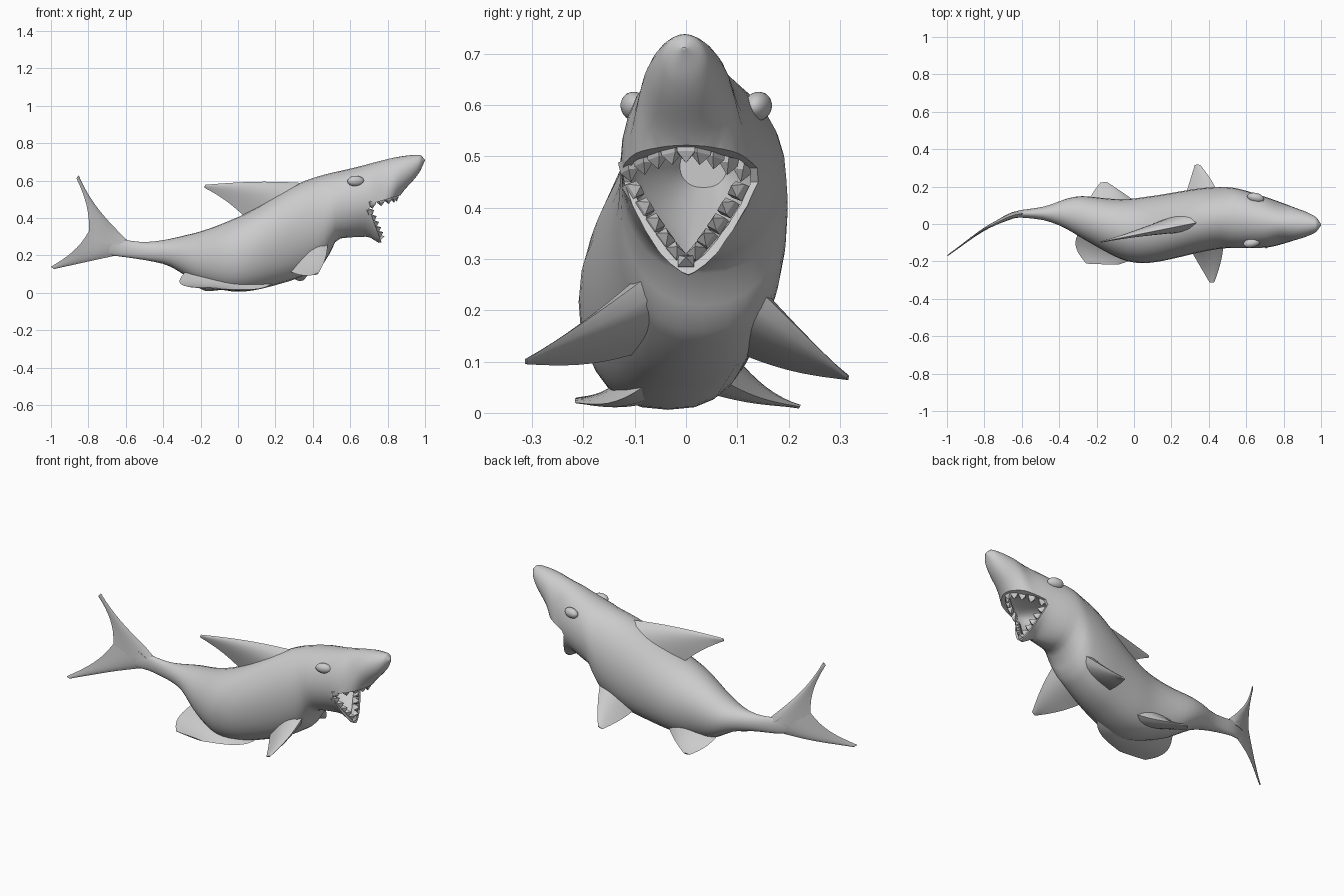
import bpy, bmesh, math
from mathutils import Vector

if "Cube" in bpy.data.objects:
    bpy.data.objects.remove(bpy.data.objects["Cube"])


def curve(*pts):
    """Smooth curve through (x, value) points without overshoot."""
    sl = [(b[1] - a[1]) / (b[0] - a[0]) for a, b in zip(pts, pts[1:])]
    tan = [sl[0]] + [2 * p * q / (p + q) if p * q > 0 else 0 for p, q in zip(sl, sl[1:])] + [sl[-1]]

    def value(x):
        i = max([0] + [k for k in range(len(sl)) if pts[k][0] <= x])
        h = pts[i + 1][0] - pts[i][0]
        t = (x - pts[i][0]) / h
        return (pts[i][1] + t * h * tan[i] + t * t * h * (3 * sl[i] - 2 * tan[i] - tan[i + 1])
                + t ** 3 * h * (tan[i] + tan[i + 1] - 2 * sl[i]))
    return value


# Silhouette curves along the length
spine = curve((-1, -.17), (-.75, 0), (-.6, .055), (-.4, .057), (0, -.035), (.5, .034), (.75, .005), (1, -.004))
top = curve((-.74, .31), (-.5, .272), (-.25, .315), (0, .405), (.38, .607), (.6, .664), (.97, .738), (1, .712))
bottom = curve((-.74, .21), (-.4, .155), (-.2, .05), (0, .006), (.25, .055), (.46, .16),
               (.54, .29), (.69, .3), (.765, .265), (.86, .508), (.97, .645), (1, .708))
width = curve((-.74, .008), (-.5, .033), (-.25, .12), (.1, .178), (.5, .163), (.69, .138), (.86, .087), (.97, .042), (1, .004))


def shade(ob, angle=40):
    bpy.ops.object.select_all(action='DESELECT')
    ob.select_set(True)
    bpy.context.view_layer.objects.active = ob
    bpy.ops.object.shade_smooth_by_angle(angle=math.radians(angle))


def finish(name, bm, angle=40):
    bmesh.ops.recalc_face_normals(bm, faces=bm.faces)
    me = bpy.data.meshes.new(name)
    bm.to_mesh(me)
    bm.free()
    ob = bpy.data.objects.new(name, me)
    bpy.context.collection.objects.link(ob)
    shade(ob, angle)
    return ob


def loft(name, rings, angle=40):
    bm = bmesh.new()
    vs = [[bm.verts.new((x, y, max(z, 0))) for x, y, z in r] for r in rings]
    n = len(vs[0])
    for a, b in zip(vs, vs[1:]):
        for i in range(n):
            j = (i + 1) % n
            bm.faces.new((a[i], a[j], b[j], b[i]))
    bm.faces.new(vs[0])
    bm.faces.new(vs[-1])
    return finish(name, bm, angle)


def section(x, w, t, m, b, n=28):
    """Cross-section: round above height m; flat belly, V-shaped at the jaw."""
    p = 0.8 + 0.8 * math.exp(-((x - 0.72) / 0.12) ** 2)
    ring = []
    for i in range(n):
        a = 2 * math.pi * i / n
        c, s = math.cos(a), math.sin(a)
        y = w * (c if s > -1e-6 else math.copysign(abs(c) ** p, c))
        ring.append((x, spine(x) + y, m + s * (t - m if s > 0 else m - b)))
    return ring


# Body
stations = [-0.74 + 1.74 * math.sin(math.pi / 2 * i / 64) for i in range(65)]
body = loft("body", [section(x, width(x), top(x), (top(x) + bottom(x)) / 2, bottom(x)) for x in stations], 60)

# Cutters: gape between the jaws, then the throat
bm = bmesh.new()
outline = [(.70, .45), (.715, .477), (.87, .522), (1.05, .53), (1.05, .2), (.775, .25)]
face = bm.faces.new([bm.verts.new((x, -0.4, z)) for x, z in outline])
ext = bmesh.ops.extrude_face_region(bm, geom=[face])
bmesh.ops.translate(bm, vec=(0, 0.8, 0), verts=[v for v in ext["geom"] if isinstance(v, bmesh.types.BMVert)])
gape = finish("gape_cutter", bm)
rings = []
for i in range(15):
    x = 0.5 + 0.025 * i
    w = 0.88 * width(x) * min(1, (x - 0.42) / 0.25, (0.88 - x) / 0.1)
    rings.append(section(x, w, 0.53, 0.48, 0.28 + 0.6 * abs(x - 0.765)))
throat = loft("throat_cutter", rings)
for cutter in (gape, throat):
    cutter.hide_render = True
    mod = body.modifiers.new("cut", 'BOOLEAN')
    mod.operation, mod.solver, mod.object = 'DIFFERENCE', 'EXACT', cutter
    bpy.context.view_layer.objects.active = body
    bpy.ops.object.modifier_apply(modifier=mod.name)
for cutter in (gape, throat):
    bpy.data.objects.remove(cutter)
shade(body)


def fin(name, root, tip, h, lead=0, trail=0, sag=0, bend=False, n=8, steps=10):
    """Lens-section fin between a root and a tip chord (leading, trailing point)."""
    (rl, rt), (tl, tt) = [[Vector(p) for p in chord] for chord in (root, tip)]
    span = tl + tt - rl - rt
    sides = [(i / n, 1) for i in range(n + 1)] + [(i / n, -1) for i in range(n - 1, 0, -1)]
    rings = []
    for k in range(steps + 1):
        s = k / steps
        bow = math.sin(math.pi * s)
        L, T = rl.lerp(tl, s), rt.lerp(tt, s)
        d = (L - T).normalized()
        L, T = L + d * lead * bow, T - d * trail * bow
        nrm = d.cross(span).normalized()
        ring = []
        for u, side in sides:
            q = L.lerp(T, u) + nrm * side * (h * (1 - s) ** 1.5 + 0.004) * math.sin(math.pi * u ** 0.7)
            q.z -= sag * bow
            q.y += spine(q.x) if bend else 0
            ring.append(q)
        rings.append(ring)
    return loft(name, rings, 60)


# Tail lobes, bent sideways with the spine
fin("tail_upper", [(-.56, 0, .25), (-.80, 0, .27)], [(-.852, 0, .628), (-.864, 0, .612)], .014, -.034, -.028, bend=True)
fin("tail_lower", [(-.56, 0, .22), (-.77, 0, .38)], [(-.985, 0, .127), (-1, 0, .14)], .013, 0, -.03, bend=True)
# Swept dorsal fin
fin("dorsal_fin", [(.45, .03, .58), (.06, -.02, .385)], [(-.175, -.095, .578), (-.18, -.097, .562)], .05, sag=-.015)
# Pectoral fins, each in its own pose
fin("pectoral_fin_right", [(.48, -.03, .3), (.25, -.05, .13)], [(.43, -.31, .105), (.405, -.314, .095)], .05, .02, sag=.016)
fin("pectoral_fin_left", [(.48, .08, .3), (.25, .07, .13)], [(.355, .315, .072), (.325, .316, .064)], .05, .02, sag=.012)
# Pelvic fins resting on the ground
fin("pelvic_fin_right", [(.2, -.05, .075), (-.28, -.02, .115)], [(-.08, -.216, .02), (-.255, -.212, .03)], .055, .06, .045, .02)
fin("pelvic_fin_left", [(.12, .03, .09), (-.27, .05, .115)], [(-.14, .222, .012), (-.18, .222, .012)], .055, .01, .012, .014)

# Eyes set into the head
for name, x, y, side in (("eye_right", .63, -.1, -1), ("eye_left", .65, .14, 1)):
    bpy.ops.mesh.primitive_uv_sphere_add(segments=20, ring_count=12, location=(x, y, .597))
    eye = bpy.context.object
    eye.name = name
    eye.scale = (.046, .026, .029)
    eye.rotation_euler = (math.radians(-20 * side), 0, math.radians(-13 * side))
    shade(eye, 60)


# Teeth: faceted blocks with pointed tips along both jaw rims
def tooth(bm, base, point, along, w, depth=0.012):
    p, a = Vector(point).normalized(), Vector(along).normalized()
    d = p.cross(a).normalized() * depth
    corners = ((-1, -1), (1, -1), (1, 1), (-1, 1))
    low, high = [[bm.verts.new(base + p * z + (a * w * i + d * j) * k) for i, j in corners]
                 for z, k in ((-.008, 1), (.014, .92))]
    tip = bm.verts.new(base + p * 0.036)
    bm.faces.new(low)
    for i in range(4):
        j = (i + 1) % 4
        bm.faces.new((low[i], low[j], high[j], high[i]))
        bm.faces.new((high[i], high[j], tip))


def upper_rim(a):
    x = 0.845 - 0.13 * abs(a) ** 1.6
    return Vector((x, 0.112 * a, 0.485 + (x - 0.715) * 0.29))


def lower_rim(a):
    z = 0.292 + 0.14 * abs(a) ** 1.2
    return Vector((0.758 - (z - 0.27) * 0.375, 0.104 * a, z))


for name, rim, count, w in (("upper_teeth", upper_rim, 9, .019), ("lower_teeth", lower_rim, 11, .017)):
    bm = bmesh.new()
    for i in range(count):
        a = -1 + 2 * i / (count - 1)
        point = (0.1, -0.15 * a, -1) if rim is upper_rim else (0.85, -0.45 * a, 0.3)
        tooth(bm, rim(a), point, rim(a + 0.04) - rim(a - 0.04), w)
    finish(name, bm, 10)
